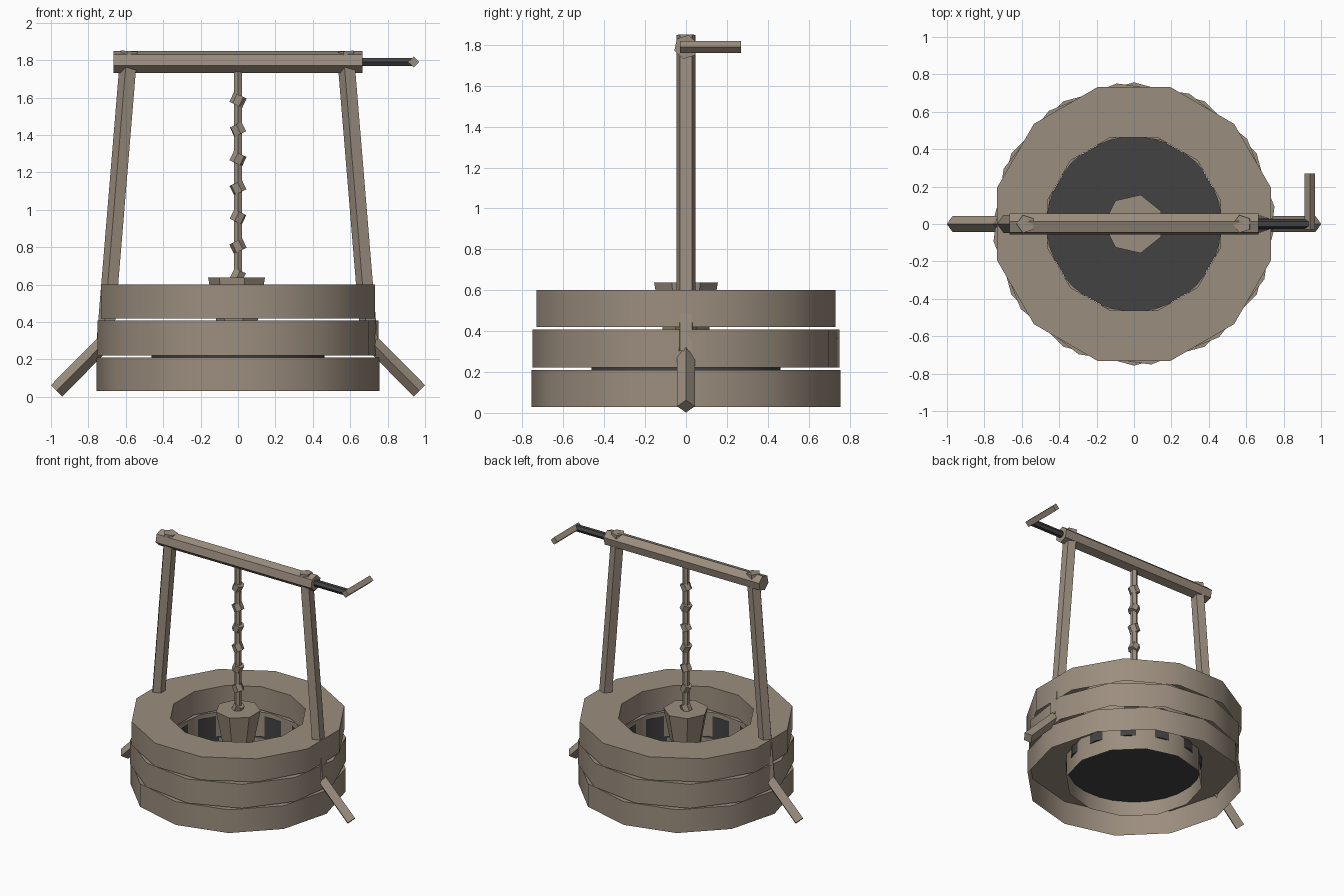
import bpy, bmesh, math
from mathutils import Vector, Matrix

cube = bpy.data.objects.get("Cube")
if cube:
    bpy.data.objects.remove(cube, do_unlink=True)


def material(name, rgb):
    m = bpy.data.materials.new(name)
    m.use_nodes = True
    m.diffuse_color = (*rgb, 1)
    m.node_tree.nodes["Principled BSDF"].inputs["Base Color"].default_value = (*rgb, 1)
    return m


BROWN = material("weathered_brown", (0.33, 0.27, 0.21))
DARK = material("dark_grey", (0.055, 0.055, 0.055))


def finish(name, bm, mat, smooth=False):
    me = bpy.data.meshes.new(name)
    bm.to_mesh(me)
    bm.free()
    ob = bpy.data.objects.new(name, me)
    bpy.context.collection.objects.link(ob)
    me.materials.append(mat)
    if smooth:
        bpy.ops.object.select_all(action="DESELECT")
        bpy.context.view_layer.objects.active = ob
        ob.select_set(True)
        bpy.ops.object.shade_smooth_by_angle(angle=math.radians(40))
    return ob


def rod(name, start, end, radius, sides, mat=BROWN, spin=0, end_radius=None):
    """Prism from start to end, turned by spin degrees about its own axis."""
    a, b = Vector(start), Vector(end)
    axis = b - a
    bm = bmesh.new()
    bmesh.ops.create_cone(bm, cap_ends=True, segments=sides, radius1=radius,
                          radius2=radius if end_radius is None else end_radius,
                          depth=axis.length)
    # frame whose local y stays on world y, or on z for rods along y
    w = axis.normalized()
    side = Vector((0, 1, 0)) if abs(w.y) < 0.9 else Vector((0, 0, 1))
    u = side.cross(w).normalized()
    v = w.cross(u)
    turn = Matrix((u, v, w)).transposed().to_4x4()
    bm.transform(Matrix.Translation((a + b) / 2) @ turn
                 @ Matrix.Rotation(math.radians(spin), 4, "Z"))
    return finish(name, bm, mat)


def lathe(name, profile, sides, turn, mat):
    """Turn an open (radius, height) profile around z."""
    bm = bmesh.new()
    loops = []
    for r, z in profile:
        loops.append([bm.verts.new((r * math.cos(t), r * math.sin(t), z))
                      for t in (math.radians(turn) + math.tau * i / sides
                                for i in range(sides))])
    for low, high in zip(loops, loops[1:]):
        for i in range(sides):
            j = (i + 1) % sides
            bm.faces.new((low[i], low[j], high[j], high[i]))
    return bm, loops


# Stone rings, each an open-bottomed shell turned against its neighbours
for name, low, high, turn in (("bottom_ring", 0.03, 0.21, 0),
                              ("middle_ring", 0.222, 0.408, 7),
                              ("top_ring", 0.42, 0.6, 15)):
    bm, _ = lathe(name, [(0.757, low), (0.757, high), (0.48, high), (0.48, low)],
                  12, turn, BROWN)
    finish(name, bm, BROWN, smooth=True)

# Dark basin lining the shaft
bm, loops = lathe("basin", [(0.478, 0.38), (0.478, 0.14)], 12, 15, DARK)
bm.faces.new(loops[-1])
bmesh.ops.recalc_face_normals(bm, faces=bm.faces)
finish("basin", bm, DARK, smooth=True)

# Posts and splayed braces on both sides
for side, s in (("left", 1), ("right", -1)):
    rod(side + "_post", (s * 0.706, 0, 0.3), (s * 0.578, 0, 1.848), 0.05, 5, spin=90)
    rod(side + "_brace", (s * 0.97, 0, 0.032), (s * 0.71, 0, 0.295), 0.043, 4)

# Cross beam with its crank
rod("cross_beam", (-0.665, 0, 1.79), (0.665, 0, 1.79), 0.06, 6, spin=18)
rod("crank_shaft", (0.66, 0, 1.79), (0.945, 0, 1.79), 0.026, 6, DARK)
rod("crank_handle", (0.94, -0.03, 1.79), (0.94, 0.27, 1.79), 0.029, 4)

# Rope with evenly spaced tilted knots
rod("rope", (0, 0, 0.62), (0, 0, 1.74), 0.026, 6)
for i in range(7):
    z = 0.65 + i * 0.156
    tilt = 0.012 if i % 2 else -0.012
    rod(f"rope_knot_{i + 1}", (tilt, 0, z - 0.025), (-tilt, 0, z + 0.025),
        0.038, 6, spin=25 * i)

# Tapered bucket
rod("bucket", (0, 0, 0.4), (0, 0, 0.637), 0.115, 7, spin=90, end_radius=0.16)
